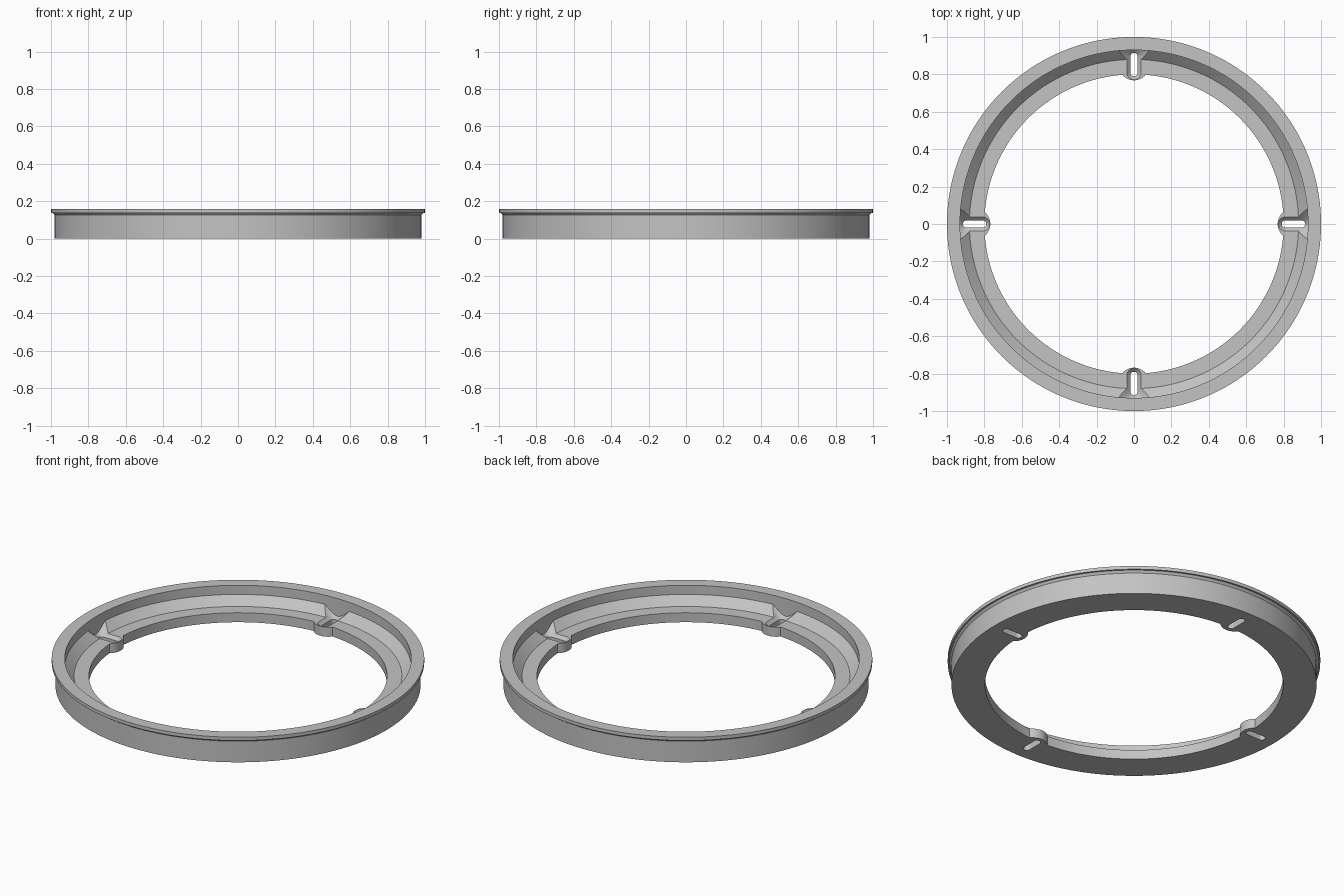
import bpy
import bmesh
from math import sin, cos, pi, radians

cube = bpy.data.objects.get("Cube")
if cube:
    bpy.data.objects.remove(cube, do_unlink=True)

STEPS = 160
SHELF = 0.056
WALL = 0.93

grey = bpy.data.materials.new("plain_grey")
grey.use_nodes = True
grey.diffuse_color = (0.55, 0.55, 0.55, 1)
shader = next(n for n in grey.node_tree.nodes if n.type == 'BSDF_PRINCIPLED')
shader.inputs["Base Color"].default_value = grey.diffuse_color


def circle(radius, z, centre=0, steps=STEPS):
    """Level circle with its centre on the x axis."""
    turn = 2 * pi / steps
    return [(centre + radius * cos(i * turn), radius * sin(i * turn), z)
            for i in range(steps)]


def stadium(near, far, radius, z, steps=16):
    """Level slot outline running outward along the x axis."""
    points = []
    for centre, start in ((far, -pi / 2), (near, pi / 2)):
        for i in range(steps + 1):
            a = start + pi * i / steps
            points.append((centre + radius * cos(a), radius * sin(a), z))
    return points


def loft(name, rings, closed=False, angle=0):
    """Join matching outlines, then either cap the ends or wrap around."""
    bm = bmesh.new()
    loops = [[bm.verts.new(p) for p in ring] for ring in rings]
    pairs = list(zip(loops, loops[1:]))
    if closed:
        pairs.append((loops[-1], loops[0]))
    else:
        bm.faces.new(loops[0])
        bm.faces.new(loops[-1])
    for low, high in pairs:
        for i in range(len(low)):
            bm.faces.new((low[i - 1], low[i], high[i], high[i - 1]))
    bmesh.ops.recalc_face_normals(bm, faces=bm.faces)
    mesh = bpy.data.meshes.new(name)
    bm.to_mesh(mesh)
    bm.free()
    mesh.materials.append(grey)
    obj = bpy.data.objects.new(name, mesh)
    obj.rotation_euler.z = angle
    bpy.context.collection.objects.link(obj)
    return obj


def combine(target, tool, operation):
    """Apply a boolean and discard the helper."""
    bpy.context.view_layer.update()
    mod = target.modifiers.new("combine", 'BOOLEAN')
    mod.operation = operation
    mod.solver = 'EXACT'
    mod.object = tool
    bpy.context.view_layer.objects.active = target
    bpy.ops.object.modifier_apply(modifier=mod.name)
    bpy.data.objects.remove(tool, do_unlink=True)


# Ring body: flanged outer wall, sloping inner ledge and flat shelf
profile = [(0.80, 0), (0.98, 0), (0.98, 0.125), (0.99, 0.138), (1, 0.138),
           (1, 0.158), (WALL, 0.158), (WALL, 0.104), (0.88, SHELF), (0.80, SHELF)]
ring = loft("mounting_ring", [circle(r, z) for r, z in profile], closed=True)

for quarter in range(4):
    angle = quarter * pi / 2
    # Rounded tab that bulges inward
    tab = loft("tab", [circle(0.08, z, 0.848, 48) for z in (0, SHELF)], angle=angle)
    combine(ring, tab, 'UNION')

for quarter in range(4):
    angle = quarter * pi / 2
    # Countersunk screw slot, stopped at the inner wall
    levels = [(0.02, -0.02), (0.02, 0.038), (0.088, 0.106)]
    slot = loft("slot_cutter", [stadium(0.81, 0.895, r, z) for r, z in levels],
                angle=angle)
    limit = loft("slot_limit", [circle(WALL + 0.0005, z) for z in (-0.1, 0.3)])
    combine(slot, limit, 'INTERSECT')
    combine(ring, slot, 'DIFFERENCE')

# Smooth round walls with crisp edges
bpy.ops.object.select_all(action='DESELECT')
ring.select_set(True)
bpy.context.view_layer.objects.active = ring
bpy.ops.object.shade_smooth_by_angle(angle=radians(25))
